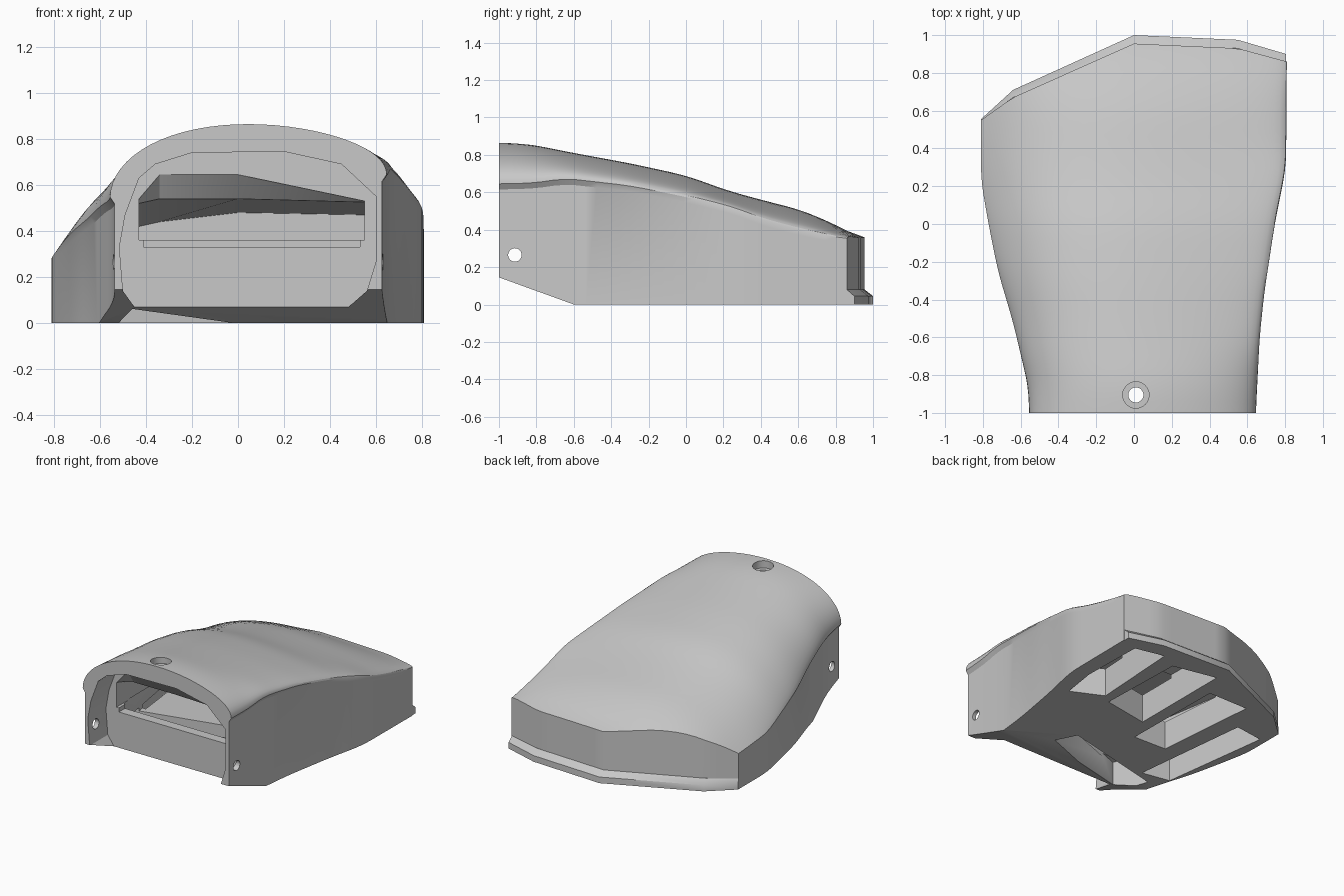
import bpy, bmesh, math
from mathutils import Vector

if "Cube" in bpy.data.objects:
    bpy.data.objects.remove(bpy.data.objects["Cube"])

grey = bpy.data.materials.new("plain_grey")
grey.use_nodes = True
grey.diffuse_color = (0.58, 0.58, 0.58, 1)
grey.node_tree.nodes["Principled BSDF"].inputs["Base Color"].default_value = (0.58, 0.58, 0.58, 1)


def curve(*points):
    """Linear lookup through (position, value) pairs."""
    def look(p):
        p = min(max(p, points[0][0]), points[-1][0])
        for (a, va), (b, vb) in zip(points, points[1:]):
            if p <= b:
                return va + (vb - va) * (p - a) / (b - a)
        return points[-1][1]
    return look


def soft(look, p, width=0.06):
    """Average a lookup over a short span to round its corners."""
    return sum(look(p + k * width) for k in (-1, 0, 1)) / 3


def make(name, bm):
    bmesh.ops.recalc_face_normals(bm, faces=bm.faces)
    mesh = bpy.data.meshes.new(name)
    bm.to_mesh(mesh)
    bm.free()
    obj = bpy.data.objects.new(name, mesh)
    bpy.context.collection.objects.link(obj)
    mesh.materials.append(grey)
    return obj


def loft(name, *rings):
    """Closed solid through rings with equal point counts."""
    bm = bmesh.new()
    loops = [[bm.verts.new(p) for p in ring] for ring in rings]
    n = len(loops[0])
    for a, b in zip(loops, loops[1:]):
        for i in range(n):
            j = (i + 1) % n
            bm.faces.new((a[i], a[j], b[j], b[i]))
    bm.faces.new(loops[0])
    bm.faces.new(loops[-1])
    return make(name, bm)


def cut(body, cutter):
    cutter.hide_render = True
    mod = body.modifiers.new("cut", "BOOLEAN")
    mod.operation, mod.solver, mod.object = "DIFFERENCE", "EXACT", cutter
    bpy.context.view_layer.objects.active = body
    bpy.ops.object.modifier_apply(modifier=mod.name)
    bpy.data.objects.remove(cutter)


# Guide curves along the length, and the slanted back edge
left = curve((-1, -.555), (-.86, -.56), (-.52, -.64), (-.25, -.72), (0, -.77), (.23, -.81), (1, -.81))
right = curve((-1, .645), (-.6, .665), (-.36, .69), (0, .745), (.3, .805), (1, .81))
crown = curve((-1, .865), (-.85, .86), (-.6, .81), (-.3, .755), (0, .69), (.22, .61),
              (.4, .56), (.6, .51), (.75, .45), (.95, .35))
left_top = curve((-1, .55), (-.7, .51), (-.3, .41), (0, .34), (.2, .29), (.55, .26), (1, .26))
right_top = curve((-1, .645), (-.8, .65), (-.65, .675), (-.3, .635), (0, .575), (.25, .515),
                  (.4, .455), (.6, .4), (.86, .35))
back = curve((-.81, .55), (-.64, .67), (0, .955), (.55, .93), (.81, .86))
overhang = curve((-.8, .02), (-.4, .015), (.2, 0))

# Domed body: roof grid, a small step under its rim, then the side walls
COLS, ROWS = 32, 32
bm = bmesh.new()
roof, step, floor = [], [], []
for r in range(ROWS + 1):
    top_row, step_row, low_row = [], {}, {}
    for c in range(COLS + 1):
        t = math.pi * c / COLS
        across = -math.cos(t)
        y = -1 + (back(across * .81) + 1) * r / ROWS
        lx, rx = soft(left, y), soft(right, y)
        x = (lx + rx) / 2 + across * (rx - lx) / 2
        mix = (across + 1) / 2
        edge = soft(left_top, y) * (1 - mix) + soft(right_top, y) * mix
        power = 1 + 1.1 * (1 - mix) * r / ROWS
        z = edge + (soft(crown, y) - edge) * abs(math.sin(t)) ** power
        top_row.append(bm.verts.new((x, y, z)))
        if c in (0, COLS):
            x -= across * overhang(y)
            step_row[c] = bm.verts.new((x, y, z - .03))
        if c in (0, COLS) or r == ROWS:
            low_row[c] = bm.verts.new((x, y, 0))
    roof.append(top_row)
    step.append(step_row)
    floor.append(low_row)
for r in range(ROWS):
    for c in range(COLS):
        bm.faces.new((roof[r][c], roof[r][c + 1], roof[r + 1][c + 1], roof[r + 1][c]))
    for c in (0, COLS):
        for low, high in ((floor, step), (step, roof)):
            bm.faces.new((low[r][c], high[r][c], high[r + 1][c], low[r + 1][c]))
for c in range(COLS):
    ring = [floor[-1][c], step[-1].get(c), roof[-1][c], roof[-1][c + 1], step[-1].get(c + 1), floor[-1][c + 1]]
    bm.faces.new([v for v in ring if v])
bm.faces.new([floor[0][0], step[0][0]] + roof[0] + [step[0][COLS], floor[0][COLS]])
bm.faces.new([row[0] for row in floor] + [floor[-1][c] for c in range(1, COLS)]
             + [row[COLS] for row in reversed(floor)])
body = make("palm_shell", bm)


def prism(name, points, axis, lo, hi):
    """Extrude a 2D outline along one axis."""
    def ring(d):
        return [Vector((d, a, b) if axis == "x" else (a, d, b) if axis == "y" else (a, b, d))
                for a, b in points]
    return loft(name, ring(lo), ring(hi))


def circle(cx, cy, radius, n=24):
    return [(cx + radius * math.cos(math.tau * i / n), cy + radius * math.sin(math.tau * i / n))
            for i in range(n)]


# Sloped underside of the front
cut(body, prism("slope_cutter", [(-.5, -.036), (-1.2, .2175), (-1.2, -.036)], "x", -1, 1))

# Open arch at the front
arch = [(-.45, .07), (-.5, .14), (-.515, .33), (-.49, .47), (-.43, .63), (-.36, .69), (-.2, .74),
        (.2, .745), (.45, .69), (.6, .55), (.6, .27), (.56, .14), (.48, .07)]
cut(body, prism("arch_cutter", arch, "y", -1.1, -.79))
cut(body, prism("arch_floor_cutter", [(-.45, .08), (.48, .08), (.48, -.1), (-.45, -.1)], "y", -1.1, -.79))

# Inner cavity: a window whose sloped head drops to a low ceiling, over a sunken floor
window = [(-.43, .36), (.55, .36), (.55, .53), (0, .645), (-.34, .645), (-.43, .54)]
head = [(-.43, .36), (.55, .36), (.55, .525), (0, .54), (-.34, .54), (-.43, .52)]
end = [(-.43, .36), (.55, .36), (.55, .47), (0, .48), (-.34, .44), (-.43, .42)]
cut(body, loft("cavity_cutter", *[[(x, y, z) for x, z in outline] for y, outline in
                                  ((-.85, window), (-.79, window), (-.72, head), (.4, end))]))
cut(body, prism("sill_cutter", [(-.41, .33), (.53, .33), (.53, .37), (-.41, .37)], "y", -.85, -.6))
cut(body, prism("sunken_cutter", [(-.42, -.72), (.54, -.72), (.6, .39), (-.6, .39)], "z", .21, .365))

# Slots in the underside
slots = [
    [(.65, .09), (.69, .35), (.68, .82), (.46, .87), (.42, .2)],
    [(.35, .15), (.33, .8), (0, .87), (0, .09)],
    [(-.09, -.1), (-.1, .68), (-.42, .68), (-.35, -.09)],
    [(-.44, -.44), (-.54, .45), (-.76, .42), (-.65, -.4)],
    [(.295, -.48), (.22, -.33), (-.55, -.51), (-.46, -.77)],
]
for outline in slots:
    cut(body, prism("slot_cutter", outline, "z", -.1, .235))

# Pin holes through the side walls and the countersunk top hole
cut(body, prism("pin_cutter", circle(-.915, .265, .036), "x", -1, 1))
cut(body, prism("top_hole_cutter", circle(.01, -.905, .04), "z", .6, 1))
cut(body, prism("countersink_cutter", circle(.01, -.905, .07), "z", .81, 1))

# Lip along the bottom of the back
bm = bmesh.new()
rows = []
for x, y, reach in [(-.81, .55, .005), (-.64, .67, .04), (0, .955, .045), (.55, .93, .045), (.805, .86, .04)]:
    profile = [(-.04, 0), (reach, 0), (reach, .045), (0, .08), (-.04, .08)]
    rows.append([bm.verts.new((x, y + d, z)) for d, z in profile])
for a, b in zip(rows, rows[1:]):
    for i in range(5):
        j = (i + 1) % 5
        bm.faces.new((a[i], a[j], b[j], b[i]))
bm.faces.new(rows[0])
bm.faces.new(rows[-1])
lip = make("back_lip", bm)

for obj in (body, lip):
    bpy.ops.object.select_all(action="DESELECT")
    obj.select_set(True)
    bpy.context.view_layer.objects.active = obj
    bpy.ops.object.shade_smooth_by_angle(angle=math.radians(28))
